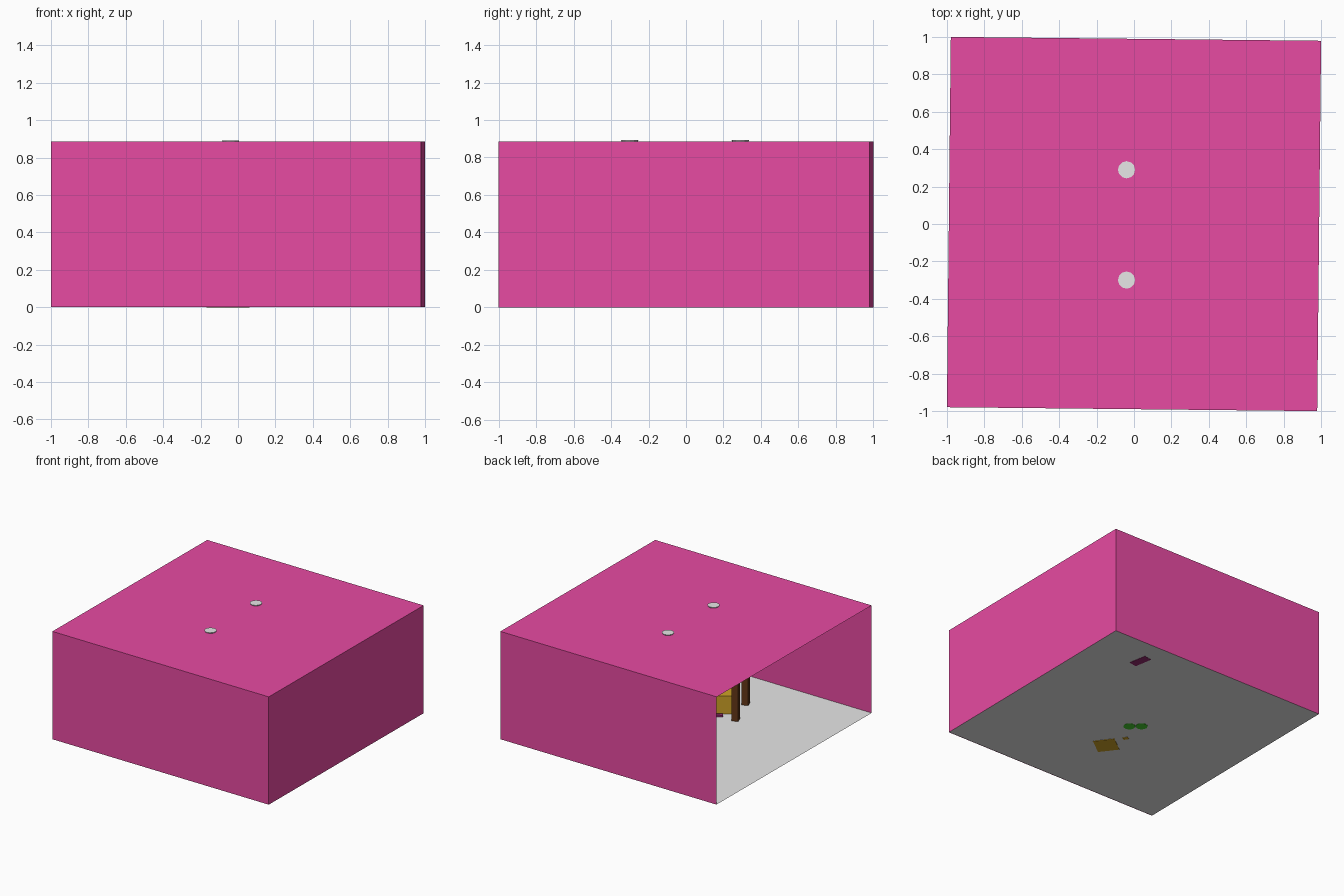
import bpy, math
from mathutils import Matrix, Vector

if "Cube" in bpy.data.objects:
    bpy.data.objects.remove(bpy.data.objects["Cube"])

H, TOP = 0.99, 0.885          # half width and height of the room
TURN = math.radians(-0.6)     # whole room is turned slightly


def mat(name, rgb):
    m = bpy.data.materials.new(name)
    m.diffuse_color = (*rgb, 1)
    m.use_nodes = True
    m.node_tree.nodes["Principled BSDF"].inputs["Base Color"].default_value = m.diffuse_color
    return m


PINK = mat("pink", (0.8, 0.069, 0.36))
GREY = mat("light_grey", (0.8, 0.8, 0.8))
GOLD = mat("gold", (0.62, 0.36, 0.02))
BROWN = mat("brown", (0.12, 0.035, 0.008))
GREEN = mat("green", (0.06, 0.6, 0.03))
PURPLE = mat("purple", (0.3, 0.025, 0.16))


def quad(name, pts, m):
    me = bpy.data.meshes.new(name)
    me.from_pydata([Matrix.Rotation(TURN, 3, 'Z') @ Vector(p) for p in pts], [], [(0, 1, 2, 3)])
    ob = bpy.data.objects.new(name, me)
    bpy.context.collection.objects.link(ob)
    me.materials.append(m)


def box(name, loc, size, m, rot=0):
    bpy.ops.mesh.primitive_cube_add(size=1, location=loc, rotation=(0, 0, math.radians(rot)))
    ob = bpy.context.object
    ob.name, ob.scale = name, size
    ob.data.materials.append(m)


def cyl(name, x, y, z0, z1, r0, r1, m, n=12):
    bpy.ops.mesh.primitive_cone_add(vertices=n, radius1=r0, radius2=r1, depth=z1 - z0,
                                    location=(x, y, (z0 + z1) / 2))
    bpy.context.object.name = name
    bpy.context.object.data.materials.append(m)


# room shell, open on the left side
quad("floor", [(-H, -H, 0.002), (H, -H, 0.002), (H, H, 0.002), (-H, H, 0.002)], GREY)
quad("ceiling", [(-H, -H, TOP), (H, -H, TOP), (H, H, TOP), (-H, H, TOP)], PINK)
quad("front_wall", [(-H, -H, 0), (H, -H, 0), (H, -H, TOP), (-H, -H, TOP)], PINK)
quad("right_wall", [(H, -H, 0), (H, H, 0), (H, H, TOP), (H, -H, TOP)], PINK)
quad("back_wall", [(H, H, 0), (-H, H, 0), (-H, H, TOP), (H, H, TOP)], PINK)

# ceiling lamps poking through
for y in (0.29, -0.30):
    cyl("ceiling_lamp", -0.04, y, 0.865, 0.892, 0.035, 0.046, GREY)

# table with four posts and a gold block beneath
cx, cy, rot = -0.06, -0.38, 20
box("gold_seat", (-0.054, -0.39, 0.075), (0.165, 0.165, 0.152), GOLD, 37)
for sx in (-1, 1):
    for sy in (-1, 1):
        p = Matrix.Rotation(math.radians(rot), 3, 'Z') @ Vector((sx * 0.145, sy * 0.145, 0))
        box("table_post", (cx + p.x, cy + p.y, 0.193), (0.05, 0.05, 0.375), BROWN, rot)
box("table_top", (cx, cy, 0.395), (0.36, 0.36, 0.03), BROWN, rot)

# small items on the floor
box("small_gold_piece", (-0.10, -0.216, 0.02), (0.03, 0.04, 0.042), GOLD, 30)
box("small_purple_piece", (-0.11, -0.28, 0.012), (0.05, 0.03, 0.015), PURPLE, 30)
for dx, dy in ((-0.035, 0.03), (0.035, -0.03)):
    cyl("green_pot", -0.04 + dx, -0.03 + dy, 0, 0.12, 0.045, 0.05, GREEN)
box("purple_chest", (0.563, 0.745, 0.06), (0.07, 0.15, 0.12), PURPLE, 10)
